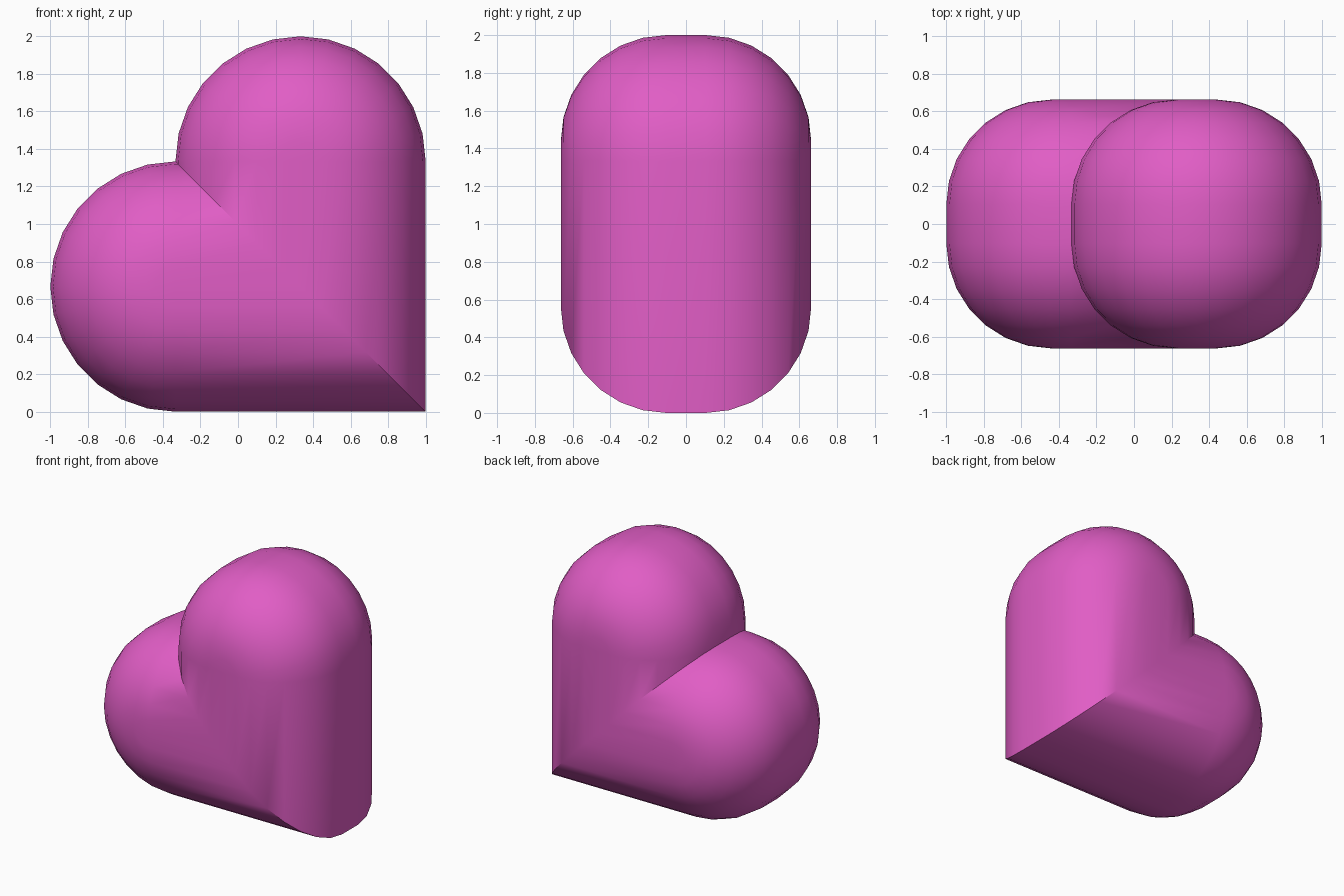
import bpy, bmesh
from math import sin, cos, pi
from mathutils import Vector

if "Cube" in bpy.data.objects:
    bpy.data.objects.remove(bpy.data.objects["Cube"])

R = 2 / 3          # lobe radius seen from the front
FLAT = 0.108       # half width of the flats in the rounded-square section
C = R - FLAT       # corner radius of that section
STEPS = 7          # sides per quarter turn

bm = bmesh.new()

# Half section: (distance from lobe axis, y), from front face round to back face
quarter = [(FLAT + C * sin(a), FLAT - 0.004 + C * cos(a))
           for a in (pi / 2 * k / STEPS for k in range(STEPS + 1))]
section = ([(0, -quarter[0][1])] + [(u, -y) for u, y in quarter]
           + [(u, y) for u, y in reversed(quarter)] + [(0, quarter[0][1])])


def add_lobe(place):
    """Section swept up one side, over the dome and down the other side,
    with both feet ending on the plane x + z = 1."""
    columns = []
    for u, y in section:
        pts = [(R / 2 + u, y, 1 - R / 2 - u)]
        for k in range(2 * STEPS + 1):
            t = pi * k / (2 * STEPS)
            pts.append((R / 2 + u * cos(t), y, 2 * R + u * sin(t)))
        pts.append((R / 2 - u, y, 1 - R / 2 + u))
        columns.append([bm.verts.new(place(*p)) for p in pts])
    for a, b in zip(columns, columns[1:]):
        for i in range(len(a) - 1):
            bm.faces.new((a[i], a[i + 1], b[i + 1], b[i]))


# Upright lobe, and its mirror image across the mitre plane
add_lobe(lambda x, y, z: Vector((x, y, z)))
add_lobe(lambda x, y, z: Vector((1 - z, y, 1 - x)))
bmesh.ops.remove_doubles(bm, verts=bm.verts, dist=1e-4)
bmesh.ops.dissolve_degenerate(bm, edges=bm.edges, dist=1e-5)
bmesh.ops.recalc_face_normals(bm, faces=bm.faces)

mesh = bpy.data.meshes.new("heart")
bm.to_mesh(mesh)
bm.free()
heart = bpy.data.objects.new("heart", mesh)
bpy.context.collection.objects.link(heart)

# Pink finish
pink = bpy.data.materials.new("pink")
pink.diffuse_color = (0.75, 0.11, 0.56, 1)
pink.use_nodes = True
pink.node_tree.nodes["Principled BSDF"].inputs["Base Color"].default_value = pink.diffuse_color
mesh.materials.append(pink)

# Smooth shading, keeping the mitre crisp
bpy.context.view_layer.objects.active = heart
heart.select_set(True)
bpy.ops.object.shade_smooth_by_angle(angle=pi / 6)
